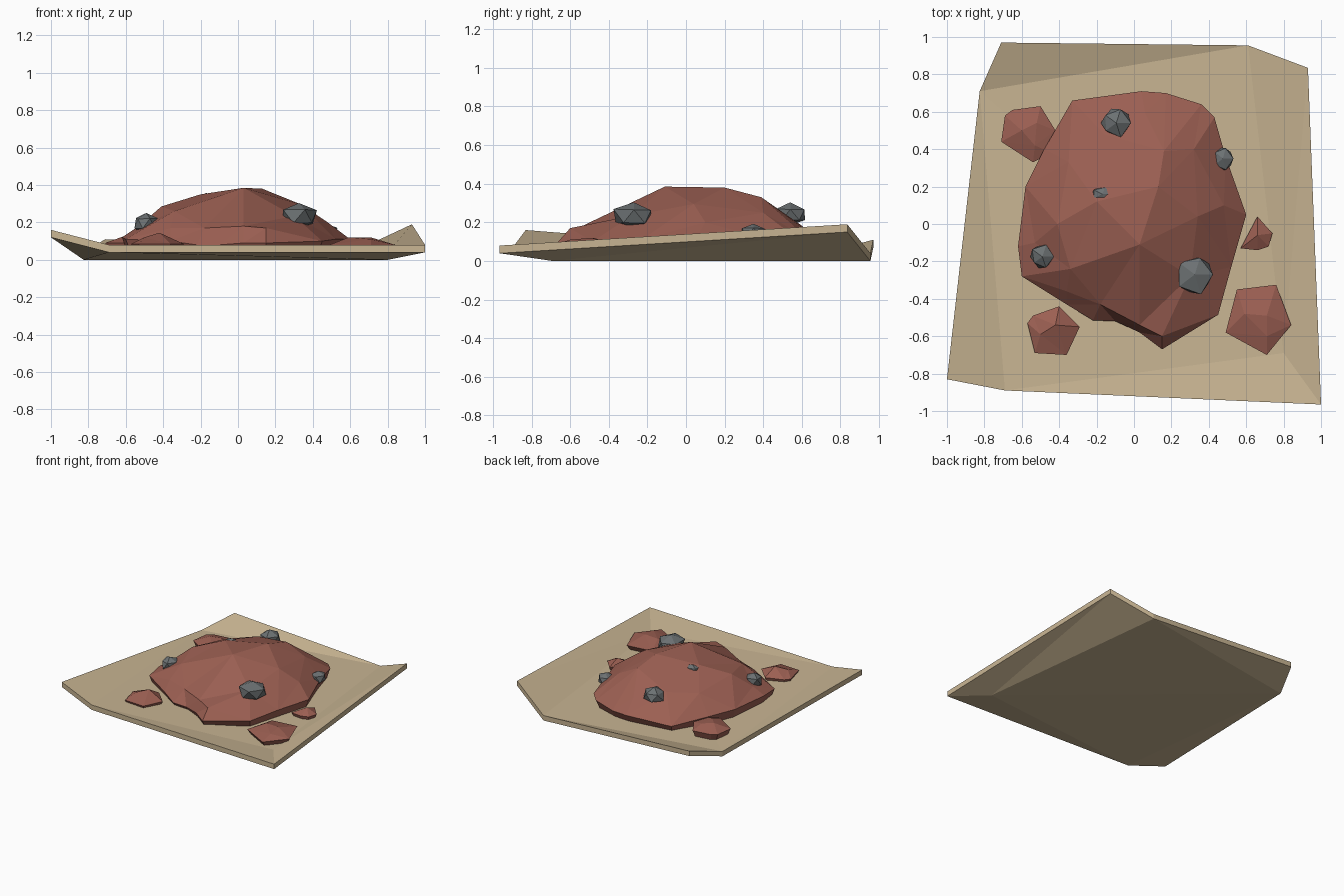
import bpy, bmesh, random
from mathutils import Vector
from mathutils.geometry import delaunay_2d_cdt

if "Cube" in bpy.data.objects:
    bpy.data.objects.remove(bpy.data.objects["Cube"])


def material(name, color):
    m = bpy.data.materials.new(name)
    m.diffuse_color = (*color, 1)
    m.use_nodes = True
    m.node_tree.nodes["Principled BSDF"].inputs["Base Color"].default_value = m.diffuse_color
    return m


TAN = material("tan", (0.58, 0.46, 0.29))
RED = material("red_brown", (0.33, 0.115, 0.085))
GREY = material("dark_grey", (0.15, 0.165, 0.17))


def add_object(name, bm, mat):
    bmesh.ops.recalc_face_normals(bm, faces=bm.faces[:])
    mesh = bpy.data.meshes.new(name)
    bm.to_mesh(mesh)
    bm.free()
    mesh.materials.append(mat)
    obj = bpy.data.objects.new(name, mesh)
    bpy.context.collection.objects.link(obj)
    return obj


def shell(name, top, bottom, faces, n, mat):
    """Closed solid: top surface, matching bottom, walls round the first n points."""
    bm = bmesh.new()
    a = [bm.verts.new(p) for p in top]
    b = [bm.verts.new(p) for p in bottom]
    for f in faces:
        bm.faces.new([a[i] for i in f])
        bm.faces.new([b[i] for i in reversed(f)])
    for i in range(n):
        j = (i + 1) % n
        bm.faces.new([a[j], a[i], b[i], b[j]])
    return add_object(name, bm, mat)


def lump(name, rim, inner, base, shrink, mat):
    """Faceted heap from a rim loop and some inner height points."""
    pts = rim + inner
    n = len(rim)
    edges = [(i, (i + 1) % n) for i in range(n)]
    res = delaunay_2d_cdt([Vector(p[:2]) for p in pts], edges, [], 1, 1e-5)
    faces = [[res[3][i][0] for i in f] for f in res[2]]
    cx = sum(p[0] for p in rim) / n
    cy = sum(p[1] for p in rim) / n
    low = [(cx + (x - cx) * shrink, cy + (y - cy) * shrink, base) for x, y, z in pts]
    return shell(name, pts, low, faces, n, mat)


# Folded sheet with turned-up corners
sheet = [(-1, -.83, .12), (-.69, -.89, .04), (1, -.965, .04), (.93, .835, .15),
         (.61, .955, 0), (-.71, .97, .07), (-.825, .71, 0), (.8, -.69, 0)]
folds = [(0, 1, 6), (1, 2, 7), (2, 3, 7), (3, 4, 7), (4, 5, 6), (1, 7, 6), (7, 4, 6)]
shell("sheet", [(x, y, z + .04) for x, y, z in sheet], sheet, folds, 7, TAN)

# Main mound
rim = [(-.6, -.28, .11), (-.36, -.43, .1), (-.22, -.515, .08), (-.1, -.52, .08),
       (.03, -.58, .09), (.15, -.67, .09), (.45, -.485, .1), (.52, -.23, .11),
       (.6, .05, .11), (.49, .36, .13), (.43, .57, .12), (.36, .64, .11),
       (.17, .7, .1), (.04, .71, .1), (-.33, .66, .09), (-.48, .4, .11),
       (-.58, .2, .12), (-.62, -.12, .12)]
inner = [(.03, -.11, .385), (.13, .2, .38), (.16, .39, .33), (-.2, .12, .35),
         (-.41, .0, .285), (-.34, -.24, .26), (-.36, -.36, .17), (-.18, -.43, .17),
         (.03, -.54, .18), (.15, -.6, .17), (.34, .04, .295), (.3, -.28, .235),
         (.48, .1, .2), (.32, .4, .25), (.06, .59, .19), (-.16, .48, .255),
         (-.35, .33, .24), (-.53, -.1, .18)]
lump("mound", rim, inner, .045, .96, RED)

# Loose crumbs round the mound
crumbs = [
    ([(-.71, .44), (-.69, .58), (-.65, .61), (-.5, .63), (-.42, .5), (-.44, .38), (-.54, .33)],
     [(-.6, .5, .13), (-.53, .42, .12), (-.52, .54, .12)], .09),
    ([(-.57, -.53), (-.54, -.49), (-.4, -.44), (-.29, -.55), (-.36, -.7), (-.53, -.69)],
     [(-.42, -.54, .145), (-.5, -.59, .12)], .085),
    ([(.49, -.58), (.55, -.35), (.76, -.325), (.84, -.54), (.71, -.7)],
     [(.59, -.48, .12), (.71, -.49, .12), (.71, -.6, .11)], .08),
    ([(.57, -.13), (.66, .04), (.74, -.05), (.72, -.12), (.66, -.14)],
     [(.66, -.06, .105)], .065)]
for k, (loop, tops, h) in enumerate(crumbs):
    lump(f"crumb_{k + 1}", [(x, y, h) for x, y in loop], tops, .04, .85, RED)

# Grey pebbles stuck in the mound
random.seed(4)
pebbles = [((.325, -.27, .23), (.11, .115, .08)), ((-.095, .54, .24), (.085, .085, .06)),
           ((-.49, -.175, .195), (.07, .07, .06)), ((.475, .35, .145), (.06, .07, .055)),
           ((-.17, .16, .325), (.065, .045, .035))]
for k, (c, s) in enumerate(pebbles):
    bm = bmesh.new()
    bmesh.ops.create_icosphere(bm, subdivisions=1, radius=1)
    for v in bm.verts:
        v.co *= random.uniform(.85, 1.1)
        v.co = Vector([c[i] + v.co[i] * s[i] for i in range(3)])
    add_object(f"pebble_{k + 1}", bm, GREY)
